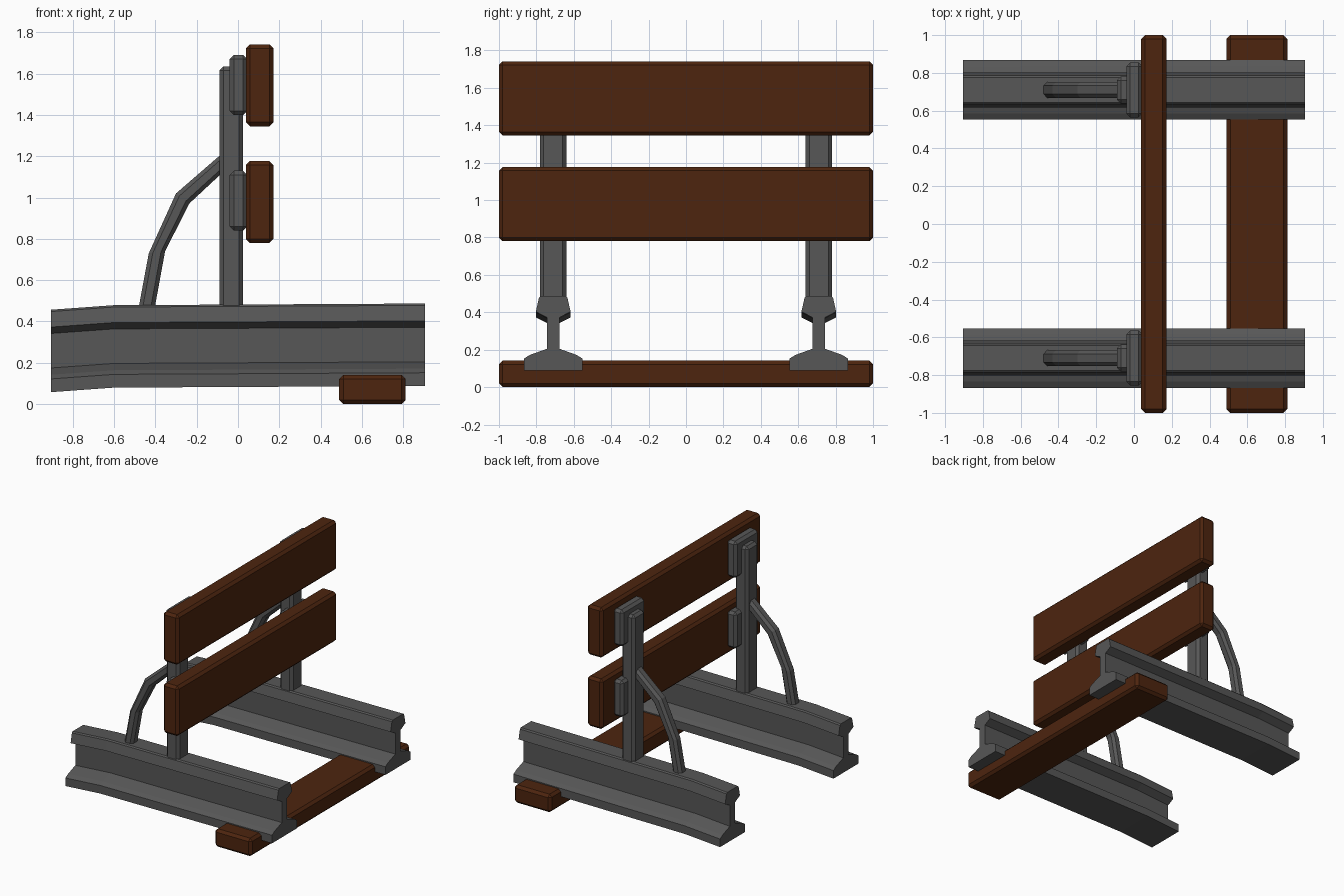
import bpy, bmesh
from mathutils import Vector

if "Cube" in bpy.data.objects:
    bpy.data.objects.remove(bpy.data.objects["Cube"])


def material(name, rgb):
    m = bpy.data.materials.new(name)
    m.diffuse_color = (*rgb, 1)
    m.use_nodes = True
    m.node_tree.nodes["Principled BSDF"].inputs["Base Color"].default_value = m.diffuse_color
    return m


WOOD = material("brown_wood", (0.075, 0.018, 0.0045))
STEEL = material("grey_steel", (0.095, 0.095, 0.095))


def finish(name, bm, mat):
    bmesh.ops.recalc_face_normals(bm, faces=bm.faces)
    me = bpy.data.meshes.new(name)
    bm.to_mesh(me)
    bm.free()
    me.materials.append(mat)
    ob = bpy.data.objects.new(name, me)
    bpy.context.collection.objects.link(ob)
    return ob


def box(name, lo, hi, mat, bevel=0.02):
    """Chamfered box between two corners."""
    lo, hi = Vector(lo), Vector(hi)
    bm = bmesh.new()
    bmesh.ops.create_cube(bm, size=1)
    for v in bm.verts:
        v.co = (lo + hi) / 2 + v.co * (hi - lo)
    bmesh.ops.bevel(bm, geom=bm.edges[:], offset=bevel, segments=1,
                    profile=0.5, affect='EDGES')
    return finish(name, bm, mat)


def loft(name, rings, mat):
    """Skin equal-length rings of points and cap both ends."""
    bm = bmesh.new()
    vs = [[bm.verts.new(p) for p in r] for r in rings]
    n = len(vs[0])
    for a, b in zip(vs, vs[1:]):
        for i in range(n):
            j = (i + 1) % n
            bm.faces.new((a[i], a[j], b[j], b[i]))
    bm.faces.new(vs[0])
    bm.faces.new(vs[-1])
    return finish(name, bm, mat)


# Rail cross-section, right half (y offset, z)
half = [(0.157, 0.088), (0.157, 0.152), (0.125, 0.172), (0.033, 0.205),
        (0.033, 0.372), (0.093, 0.403), (0.076, 0.478), (0.066, 0.487)]
profile = half + [(-y, z) for y, z in reversed(half)]
rail_bend = [(-0.905, -0.03), (-0.6, -0.008), (0.0, -0.005), (0.905, 0.0)]

# Brace edges in x/z: outer and inner side of the bent bar
brace = [((-0.486, 0.44), (-0.408, 0.44)), ((-0.432, 0.73), (-0.353, 0.74)),
         ((-0.30, 1.02), (-0.235, 0.972)), ((-0.06, 1.228), (-0.06, 1.135))]


def brace_ring(outer, inner, y):
    o, i = Vector(outer), Vector(inner)
    ring = []
    for t, w in [(0, -.022), (0, .022), (.25, .042), (.75, .042),
                 (1, .022), (1, -.022), (.75, -.042), (.25, -.042)]:
        p = o.lerp(i, t)
        ring.append((p.x, y + w, p.y))
    return ring


for side, y in (("front", -0.71), ("back", 0.71)):
    # Rail with its far end bent down
    loft(side + "_rail", [[(x, y + py, pz + dz) for py, pz in profile]
                          for x, dz in rail_bend], STEEL)
    # Upright post and bent brace
    box(side + "_post", (-0.09, y - 0.071, 0.42), (0.025, y + 0.071, 1.635), STEEL)
    loft(side + "_brace", [brace_ring(o, i, y) for o, i in brace], STEEL)
    # Mounting blocks behind the planks
    for level, z in (("lower", 0.84), ("upper", 1.40)):
        box(f"{side}_{level}_bracket", (-0.04, y - 0.145, z),
            (0.045, y + 0.145, z + 0.29), STEEL)

# Buffer planks
for level, z in (("lower", 0.78), ("upper", 1.345)):
    box(level + "_plank", (0.038, -1, z), (0.172, 1, z + 0.397), WOOD)

# Sleeper under the rails
box("sleeper", (0.49, -1, 0), (0.812, 1, 0.142), WOOD)
